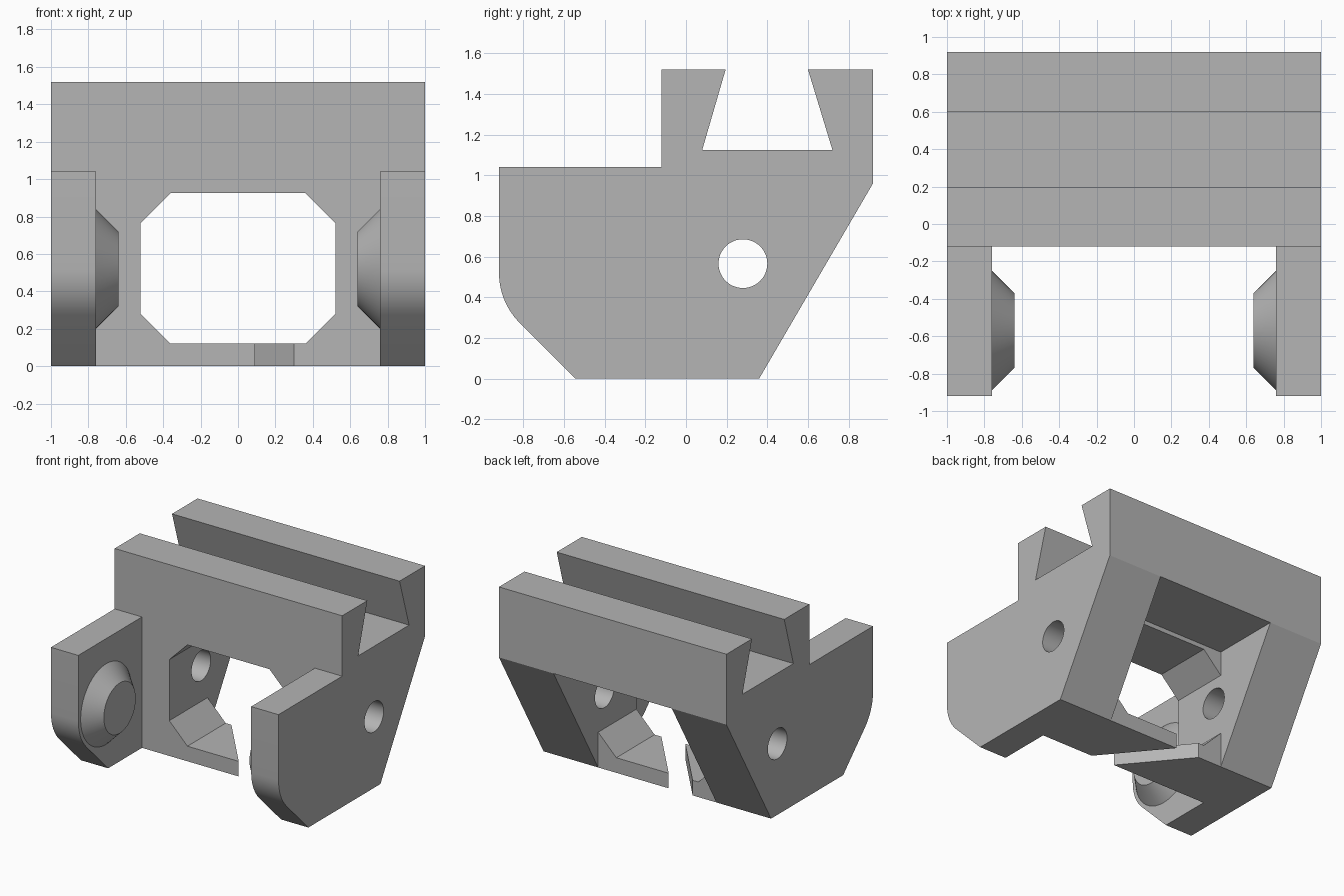
import bpy
import bmesh
from math import sin, cos, pi, radians
from mathutils import Matrix

old = bpy.data.objects.get("Cube")
if old:
    bpy.data.objects.remove(old, do_unlink=True)

grey = bpy.data.materials.new("plain grey")
grey.use_nodes = True
colour = (0.46, 0.46, 0.46, 1)
grey.diffuse_color = colour
grey.node_tree.nodes["Principled BSDF"].inputs["Base Color"].default_value = colour


def finish(name, bm):
    bmesh.ops.recalc_face_normals(bm, faces=bm.faces)
    mesh = bpy.data.meshes.new(name)
    bm.to_mesh(mesh)
    bm.free()
    mesh.materials.append(grey)
    obj = bpy.data.objects.new(name, mesh)
    bpy.context.collection.objects.link(obj)
    return obj


def prism(name, outline, axis, start, end):
    """Extrude a 2D outline along the given axis."""
    place = {"x": lambda a, b: (start, a, b),
             "y": lambda a, b: (a, start, b),
             "z": lambda a, b: (a, b, start)}[axis]
    bm = bmesh.new()
    face = bm.faces.new([bm.verts.new(place(*p)) for p in outline])
    out = bmesh.ops.extrude_face_region(bm, geom=[face])
    moved = [v for v in out["geom"] if isinstance(v, bmesh.types.BMVert)]
    step = [(end - start) * (axis == n) for n in "xyz"]
    bmesh.ops.translate(bm, verts=moved, vec=step)
    return finish(name, bm)


def rect(a0, a1, b0, b1):
    return [(a0, b0), (a1, b0), (a1, b1), (a0, b1)]


def circle(a, b, r, start, end, steps):
    return [(a + r * cos(start + (end - start) * i / steps),
             b + r * sin(start + (end - start) * i / steps)) for i in range(steps + 1)]


def smooth(obj):
    bpy.ops.object.select_all(action="DESELECT")
    obj.select_set(True)
    bpy.context.view_layer.objects.active = obj
    bpy.ops.object.shade_smooth_by_angle(angle=radians(30))


def cut(obj, cutter):
    cutter.hide_render = True
    mod = obj.modifiers.new("cut", "BOOLEAN")
    mod.operation = "DIFFERENCE"
    mod.solver = "EXACT"
    mod.object = cutter
    bpy.context.view_layer.objects.active = obj
    bpy.ops.object.modifier_apply(modifier=mod.name)
    bpy.data.objects.remove(cutter, do_unlink=True)


# Body: side profile with dovetail groove, sloped back and rounded arm corner
pivot_y, pivot_z = -0.57, 0.52
profile = [(-0.92, 1.04), (-0.12, 1.04), (-0.12, 1.52), (0.195, 1.52),
           (0.08, 1.125), (0.72, 1.125), (0.60, 1.52), (0.92, 1.52),
           (0.92, 0.96), (0.36, 0), (-0.545, 0)]
profile += reversed(circle(pivot_y, pivot_z, 0.35, pi, pi * 1.25, 8))
body = prism("body", profile, "x", -1, 1)

# Gap between the arms
cut(body, prism("arm_gap", rect(-0.76, 0.76, -1.2, -0.12), "z", -0.2, 1.3))

# Chamfered window through the front wall
window = [(-0.52, 0.28), (-0.36, 0.12), (0.36, 0.12), (0.52, 0.28),
          (0.52, 0.765), (0.36, 0.925), (-0.36, 0.925), (-0.52, 0.765)]
cut(body, prism("window_cutter", window, "y", -0.3, 0.45))

# Rear pocket opening through the sloped back
cut(body, prism("pocket_cutter", rect(-0.52, 0.52, 0.36, 1.2), "z", -0.2, 0.96))

# Diagonal slit through the lower crossbar
slit = [(0.19, -0.24), (0.40, -0.24), (-0.20, 0.48), (-0.41, 0.48)]
cut(body, prism("slit_cutter", slit, "z", -0.1, 0.2))

# Cross hole through both side walls
cut(body, prism("hole_cutter", circle(0.28, 0.565, 0.12, 0, 2 * pi, 48)[:-1], "x", -1.2, 1.2))
smooth(body)

# Tapered pivot knobs on the inner faces of the arms
for side, name in ((1, "left_knob"), (-1, "right_knob")):
    bm = bmesh.new()
    turn = (Matrix.Translation((side * 0.70, pivot_y, pivot_z))
            @ Matrix.Rotation(-side * pi / 2, 4, "Y"))
    bmesh.ops.create_cone(bm, cap_ends=True, segments=64, radius1=0.32,
                          radius2=0.20, depth=0.12, matrix=turn)
    smooth(finish(name, bm))
